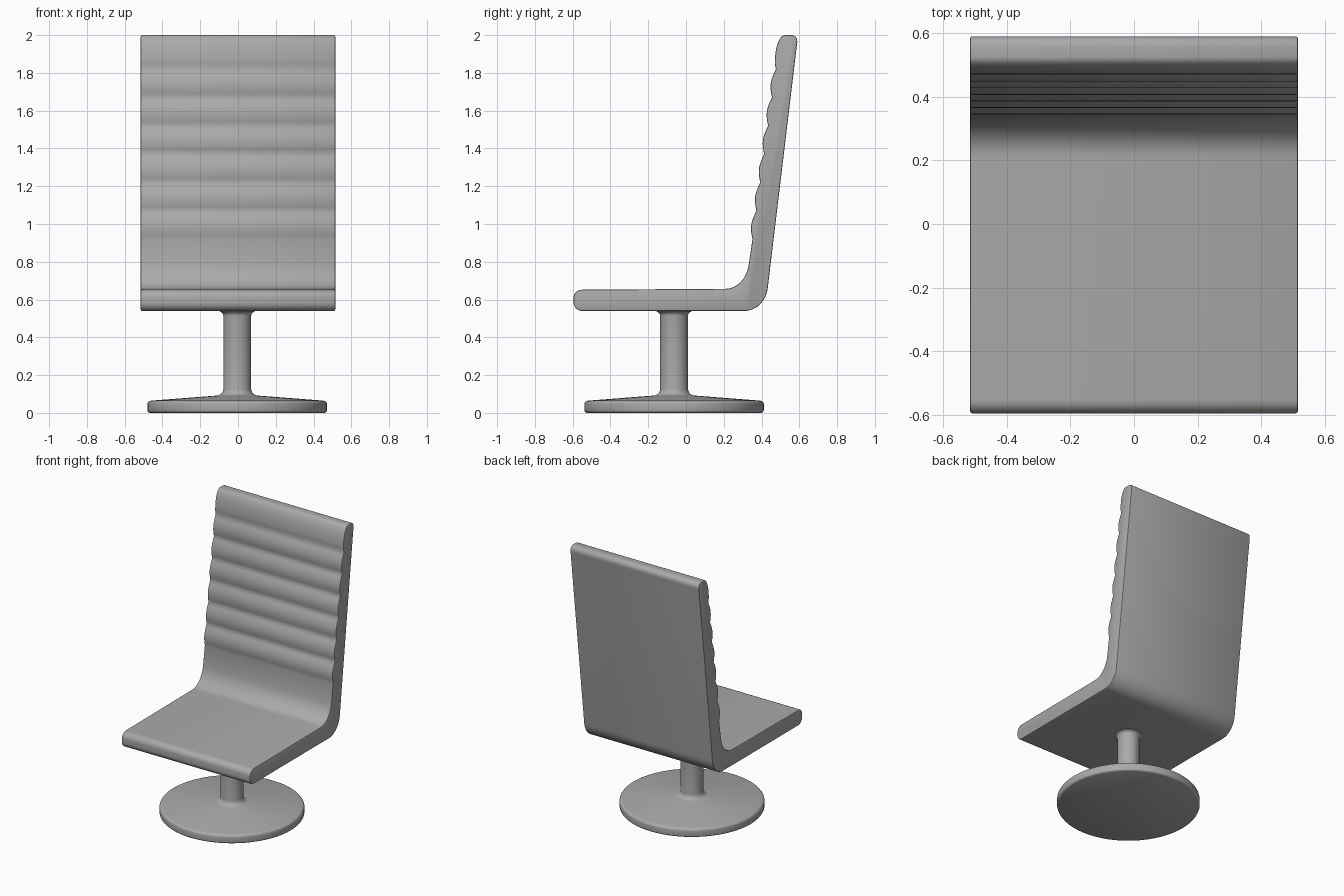
import bpy, bmesh, math

if "Cube" in bpy.data.objects:
    bpy.data.objects.remove(bpy.data.objects["Cube"], do_unlink=True)

grey = bpy.data.materials.new("plain_grey")
grey.use_nodes = True
colour = (0.4, 0.4, 0.4, 1)
grey.diffuse_color = colour
grey.node_tree.nodes["Principled BSDF"].inputs["Base Color"].default_value = colour


def finish(name, bm, angle):
    bmesh.ops.recalc_face_normals(bm, faces=bm.faces)
    mesh = bpy.data.meshes.new(name)
    bm.to_mesh(mesh)
    bm.free()
    mesh.materials.append(grey)
    obj = bpy.data.objects.new(name, mesh)
    bpy.context.collection.objects.link(obj)
    bpy.ops.object.select_all(action="DESELECT")
    obj.select_set(True)
    bpy.context.view_layer.objects.active = obj
    bpy.ops.object.shade_smooth_by_angle(angle=math.radians(angle))
    return obj


def curve(a, b, c, steps=8):
    """Rounded corner from a to c, pulled towards b."""
    pts = []
    for i in range(steps + 1):
        t = i / steps
        w = ((1 - t) ** 2, 1.5 * t * (1 - t), t * t)
        pts.append(tuple((w[0] * p + w[1] * q + w[2] * r) / sum(w)
                         for p, q, r in zip(a, b, c)))
    return pts


# Seat and back: one side profile (y, z), swept across the width
profile = curve((-0.55, 0.54), (-0.595, 0.54), (-0.595, 0.585))
profile += curve((-0.595, 0.61), (-0.595, 0.652), (-0.55, 0.652))
profile += curve((0.21, 0.657), (0.315, 0.657), (0.332, 0.785), 12)

# Horizontal padded rolls up the front of the back
rolls, steps = 6, 8
low, high = (0.352, 0.92), (0.476, 1.82)
for i in range(rolls * steps + 1):
    t = i / (rolls * steps)
    bulge = 0.017 * math.sin(math.pi * (i % steps) / steps)
    profile.append((low[0] + t * (high[0] - low[0]) - bulge,
                    low[1] + t * (high[1] - low[1])))

# Rounded headrest, straight rear face and curved rear corner
profile += curve((0.470, 1.85), (0.470, 2.0), (0.525, 2.0), 12)
profile += curve((0.555, 2.0), (0.598, 2.0), (0.588, 1.955))
profile += curve((0.432, 0.655), (0.415, 0.54), (0.31, 0.54), 12)

half = 0.515
bm = bmesh.new()
cap = bm.faces.new([bm.verts.new((-half, y, z)) for y, z in profile])
swept = bmesh.ops.extrude_face_region(bm, geom=[cap])["geom"]
bmesh.ops.translate(bm, vec=(2 * half, 0, 0),
                    verts=[g for g in swept if isinstance(g, bmesh.types.BMVert)])
rims = [e for e in bm.edges if abs(e.verts[0].co.x - e.verts[1].co.x) < half]
bmesh.ops.bevel(bm, geom=rims, offset=0.007, segments=2, profile=0.5, affect="EDGES")
finish("seat_and_back", bm, 35)

# Pedestal: disc base, stem and flared collar turned around one axis
outline = [(0, 0), (0.462, 0)]
outline += curve((0.466, 0.002), (0.475, 0.004), (0.475, 0.014), 3)
outline += curve((0.475, 0.048), (0.475, 0.062), (0.455, 0.065), 4)
outline += curve((0.105, 0.092), (0.076, 0.095), (0.074, 0.125), 6)
outline += curve((0.074, 0.515), (0.075, 0.532), (0.092, 0.536), 5)
outline += [(0.092, 0.545), (0, 0.545)]
bm = bmesh.new()
verts = [bm.verts.new((r, 0, z)) for r, z in outline]
edges = [bm.edges.new(pair) for pair in zip(verts, verts[1:])]
bmesh.ops.spin(bm, geom=verts + edges, cent=(0, 0, 0), axis=(0, 0, 1),
               angle=2 * math.pi, steps=64)
bmesh.ops.remove_doubles(bm, verts=bm.verts, dist=0.0005)
pedestal = finish("pedestal", bm, 40)
pedestal.location = (-0.004, -0.063, 0)
